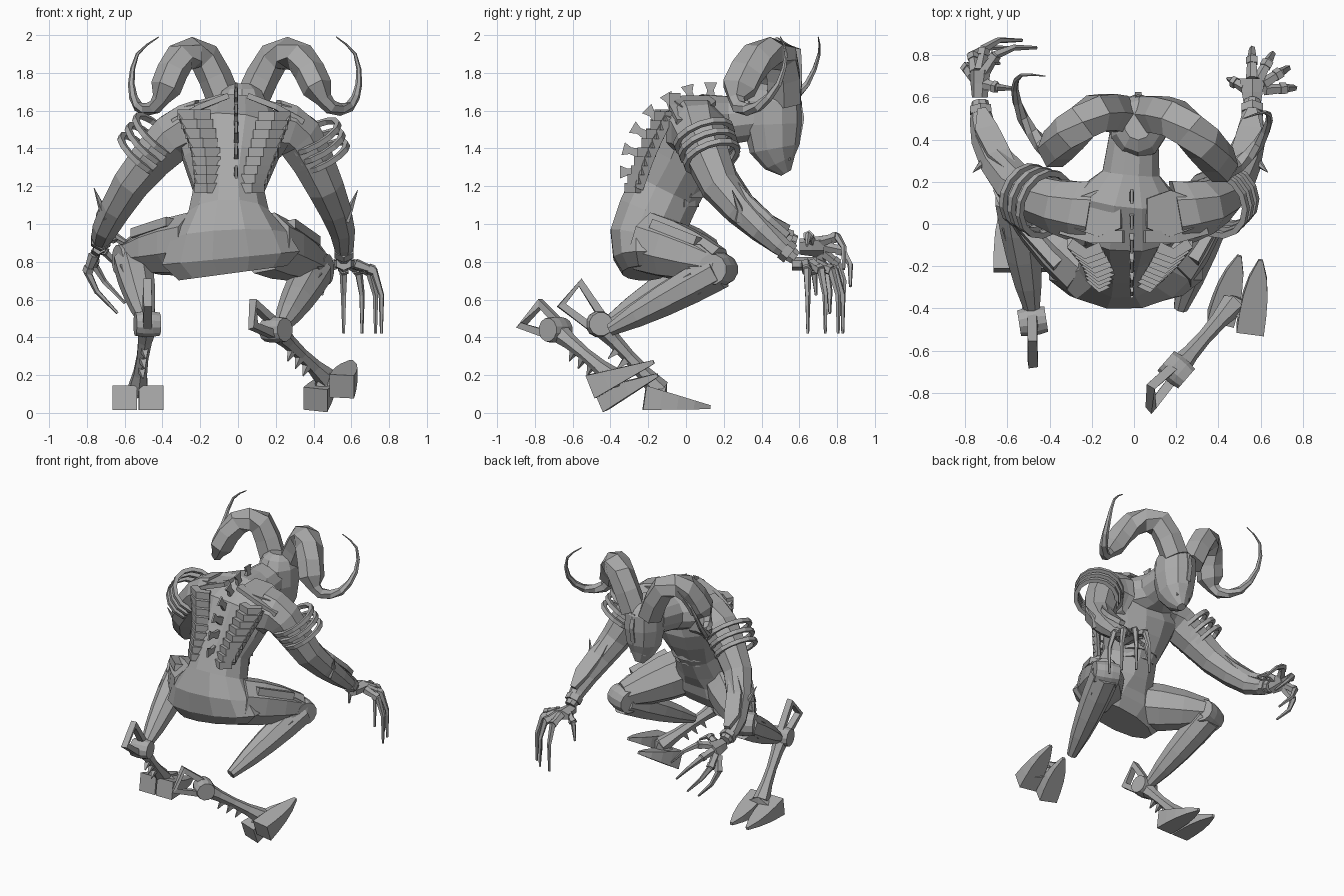
import bpy, bmesh, math
from mathutils import Vector as V

if "Cube" in bpy.data.objects:
    bpy.data.objects.remove(bpy.data.objects["Cube"], do_unlink=True)

X, Y, Z = V((1, 0, 0)), V((0, 1, 0)), V((0, 0, 1))
shade = (.4, .4, .4, 1)
grey = bpy.data.materials.new("plain grey")
grey.use_nodes = True
grey.diffuse_color = shade
grey.node_tree.nodes["Principled BSDF"].inputs["Base Color"].default_value = shade


def mix(start, end, t):
    return V(start).lerp(V(end), t)


def line(start, end, steps):
    return [mix(start, end, i / steps) for i in range(steps + 1)]


def smooth(points, steps):
    """Sample a smooth curve that passes through every point."""
    pts = [V(p) for p in points]
    ext = [pts[0] * 2 - pts[1]] + pts + [pts[-1] * 2 - pts[-2]]
    out = []
    for a, b, c, d in zip(ext, ext[1:], ext[2:], ext[3:]):
        for k in range(steps):
            t = k / steps
            out.append(b + (c - a) * t / 2 + (a * 2 - b * 5 + c * 4 - d) * t * t / 2
                       + (b * 3 - a - c * 3 + d) * t ** 3 / 2)
    return out + [pts[-1]]


def taper(start, end):
    return lambda t: start + (end - start) * t


def loft(name, path, radius, sides=8, ref=X, closed=False):
    """Skin rings along a path; radius is a size, a (side, depth) pair, a list or a rule of t."""
    bm, pts, rings = bmesh.new(), [V(p) for p in path], []
    count = len(pts)
    last = count - 1
    for i, p in enumerate(pts):
        before = pts[i - 1] if closed else pts[max(i - 1, 0)]
        after = pts[(i + 1) % count] if closed else pts[min(i + 1, last)]
        along = (after - before).normalized()
        across = (ref - along * along.dot(ref)).normalized()
        up = along.cross(across)
        size = radius(i / last) if callable(radius) else radius
        if isinstance(size, list):
            size = size[i]
        wide, deep = size if isinstance(size, tuple) else (size, size)
        grow = math.sqrt(2) if sides == 4 else 1
        angles = [math.tau * (j + .5) / sides for j in range(sides)]
        rings.append([bm.verts.new(p + across * wide * grow * math.cos(a) + up * deep * grow * math.sin(a))
                      for a in angles])
    pairs = list(zip(rings, rings[1:]))
    if closed:
        pairs.append((rings[-1], rings[0]))
    else:
        bm.faces.new(rings[0])
        bm.faces.new(rings[-1])
    for low, high in pairs:
        for j in range(sides):
            k = (j + 1) % sides
            bm.faces.new((low[j], low[k], high[k], high[j]))
    bmesh.ops.recalc_face_normals(bm, faces=bm.faces)
    mesh = bpy.data.meshes.new(name)
    bm.to_mesh(mesh)
    bm.free()
    mesh.materials.append(grey)
    bpy.context.collection.objects.link(bpy.data.objects.new(name, mesh))


def disc(name, centre, axis, radius, width):
    half = axis.normalized() * width
    loft(name, line(centre - half, centre + half, 3),
         lambda t: radius if 0 < t < 1 else radius * .9, 12, Z)


def band(name, centre, axis, radius):
    turn = axis.to_track_quat('Z', 'Y')
    spokes = [math.tau * i / 14 for i in range(14)]
    path = [centre + turn @ V((math.cos(a), math.sin(a), 0)) * radius for a in spokes]
    loft(name, path, .014, 4, axis, True)


# Torso and neck: rows of y, z, half width, half depth
rows = [(-.22, .74, .3, .12), (-.22, .82, .38, .17), (-.22, .93, .32, .19), (-.17, 1.05, .22, .2),
        (-.11, 1.18, .19, .2), (-.03, 1.33, .25, .2), (.03, 1.47, .3, .2), (.13, 1.55, .25, .15),
        (.24, 1.55, .14, .13), (.42, 1.57, .12, .12)]
loft("torso", [(-.05 * math.sin(math.pi * (i + 2) / 11), row[0], row[1]) for i, row in enumerate(rows)],
     [row[2:] for row in rows], 12)

# Belly bands
for i in range(4):
    middle = V((-.04, .09, 1.16)) - V((0, .035, .05)) * i
    arc = [middle + X * .14 * math.sin(a) - Y * .1 * (1 - math.cos(a)) for a in (-1.3, -.6, 0, .6, 1.3)]
    loft("belly_band", arc, (.02, .014), 4, Z)

# Head with a mask-like face
loft("head", smooth([(.02, .53, 1.27), (.02, .47, 1.4), (.02, .46, 1.65), (.02, .47, 1.73)], 2),
     lambda t: (.03 + .11 * math.sin(2.8 * t), .03 + .13 * math.sin(2.8 * t)), 10)
loft("nose", [(.02, .59, 1.66), (.02, .61, 1.56), (.02, .59, 1.45)], .016, 4)
for s in (-1, 1):
    centre = V((.02, .59, 1.62))
    loft("brow", [centre + X * s * .02, centre + V((s * .12, -.08, .06))], .015, 4, Z)
    loft("cheek", [centre + V((s * .11, -.11, -.06)), centre + V((s * .04, -.05, -.28))], .02, 5)

# Curling horns: broad over the arch, then slim in the curl; the right one drifts forward and inward
horn = smooth([(.07, .52, 1.65), (.19, .5, 1.88), (.33, .38, 1.88), (.42, .28, 1.72), (.49, .28, 1.62),
               (.59, .38, 1.62), (.64, .49, 1.74), (.62, .53, 1.9), (.52, .5, 1.99)], 2)
mirrored = [V((-p.x, p.y, p.z)) + V((.1, .2, 0)) * i / (len(horn) - 1) for i, p in enumerate(horn)]
for name, path in (("horn_left", horn), ("horn_right", mirrored)):
    loft(name, path, lambda t: (.1, .09 - .02 * t) if t < .4 else .003 + .09 * (1 - t) ** 1.3, 6, Y)

# Arms with shoulder bands, forearm plates and elbow spikes
arms = {"left": [(.2, .05, 1.5), (.32, .08, 1.46), (.46, .18, 1.2), (.55, .4, .97), (.56, .58, .82)],
        "right": [(-.2, .05, 1.5), (-.34, .08, 1.46), (-.56, .18, 1.22), (-.7, .4, .98), (-.73, .58, .9)]}
for side, points in arms.items():
    s = 1 if side == "left" else -1
    path = smooth(points, 2)
    loft(side + "_arm", path, lambda t: .17 - .13 * t, 8, Y)
    out = X * s * .05 + Z * .04
    for t in (.15, .35, .55):
        band(side + "_arm_band", mix(path[2], path[4], t) + out, path[4] - path[2], .16 - .03 * t)
    lift = (Y + Z) * .05
    loft(side + "_forearm_plate", [p + lift for p in path[4:8]],
         lambda t: (.02 + .04 * math.sin(math.pi * t), .016), 4)
    elbow = path[5] + X * s * .05
    loft(side + "_elbow_spike", [elbow - Z * .06, elbow + X * s * .03, elbow + V((s * .07, -.04, .1))],
         taper(.035, .002), 5)
    loft(side + "_cuff", [mix(path[-1], path[-2], .7), mix(path[-1], path[-2], .3)], .058, 6)


# Hands: fingers fan out from the palm, then curl over
def hand(side, wrist, fan, curl, angles, thumb):
    palm = wrist + Y * .03
    loft(side + "_palm", line(wrist - Y * .04, palm + Y * .06, 2), lambda t: (.045 + .025 * t, .035), 6, fan)
    for a in angles + [thumb]:
        reach = .13 if a == thumb else .2
        out = (Y * math.cos(a) + fan * math.sin(a)) * reach
        path = [palm + out * .3, palm + out * .8 + curl * .1, palm + out + curl * .45, palm + out + curl]
        if a == thumb:
            path = path[:3]
        loft(side + "_finger", path, taper(.03, .008), 5, curl.cross(out))
        loft(side + "_knuckle", line(mix(path[0], path[1], .7), path[1], 1), .03, 5, curl.cross(out))


hand("left", V((.56, .6, .79)), X, V((0, 0, -.37)), [0, .5, 1, 1.5], -1.1)
hand("right", V((-.73, .64, .88)), V((.6, 0, .8)), V((.2, 0, -.21)), [-1.1, -.6, 0, .6], 1.8)


# Legs with armour, hanging lower legs and two-toed feet
def leg(side, s, hip, knee, shin_end, joint, ankle, spur, toes):
    hip, knee, shin_end, joint, ankle = (V(p) for p in (hip, knee, shin_end, joint, ankle))
    loft(side + "_thigh", line(hip, knee, 3), lambda t: .17 - .08 * t * t)
    loft(side + "_shin", line(knee - Z * .04, shin_end, 4), lambda t: .035 + .07 * math.cos(t * math.pi / 2) ** .8)
    lift = V((s * .04, -.02, .11))
    loft(side + "_thigh_plate", [mix(hip, knee, .2) + lift, mix(hip, knee, .8) + lift * .8],
         lambda t: (.085 - .02 * t, .025), 4)
    outer = V((s * .11, 0, 0))
    loft(side + "_outer_plate", line(mix(hip, knee, .45) + outer, mix(hip, knee, .95) + outer * .7, 2),
         lambda t: (.02, .03 + .04 * math.sin(math.pi * t)), 4)
    loft(side + "_calf_plate", [mix(knee, shin_end, .2) + outer * .6 - Z * .03, shin_end],
         lambda t: (.015, .06 - .03 * t), 4)
    disc(side + "_knee_cap", knee - Z * .03, V((s, -.4, 0)), .09, .085)
    # Lower leg, round hock joint, flared heel fork and spikes
    axis = (ankle - joint).cross(Z).normalized()
    loft(side + "_lower_leg", line(joint, ankle, 4), lambda t: .035 + .025 * (2 * t - 1) ** 2, 6)
    disc(side + "_hock_joint", joint, axis, .07, .065)
    heel, flare = joint + V(spur), V((0, .05, .06))
    loft(side + "_heel_fork", [joint + flare * .5, heel + flare, heel - flare, joint - flare * .5],
         .022, 4, axis, True)
    under = axis.cross(ankle - joint).normalized()
    under *= -1 if under.z > 0 else 1
    for t in (.35, .5, .65):
        root = mix(joint, ankle, t) + under * .02
        loft(side + "_leg_spike", [root, root + under * .07], taper(.02, .002), 4, axis)
    for back, tip in toes:
        loft(side + "_toe", line(back, tip, 4),
             lambda t: (.01 + .055 * (1 - t ** 3), .01 + .055 * (1 - t)), 4)
    ends = [mix(back, tip, .2) for back, tip in toes]
    loft(side + "_foot_bridge", [ends[0], ankle, ends[1]], .04, 4, Z)


leg("left", 1, (.14, -.2, .9), (.4, .17, .79), (.22, -.4, .44), (.2, -.69, .44), (.47, -.38, .18),
    (-.12, -.13, .08), [((.41, -.45, .07), (.5, -.15, .2)), ((.55, -.5, .14), (.6, -.17, .27))])
leg("right", -1, (-.21, -.2, .9), (-.56, .12, .84), (-.48, -.42, .47), (-.48, -.46, .47), (-.53, -.14, .12),
    (0, -.15, .16), [((-.6, -.22, .08), (-.6, .13, .03)), ((-.46, -.22, .08), (-.47, .13, .03))])

# Ribbed back plates with an outer rail, collar ridges and shoulder pads
for s, top, middle, low in ((1, (.19, -.13, 1.57), (.13, -.22, 1.38), (.07, -.29, 1.19)),
                            (-1, (-.23, -.13, 1.58), (-.17, -.22, 1.38), (-.16, -.29, 1.19))):
    rail = []
    for i, p in enumerate(smooth([top, middle, low], 4)):
        reach = X * s * (.075 - .003 * i)
        edge = p + reach + Y * .04
        loft("back_rib", [p - reach + Y * .02, p - Y * .01, edge], .026, 4, Z)
        rail.append(edge)
    loft("back_rail", rail, (.012, .025), 4)
    loft("collar_ridge", [(s * .05, -.06, 1.68), (s * .2, -.06, 1.62), (s * .34, -.02, 1.54)], (.015, .03), 4, Z)
    loft("shoulder_pad", line((s * .06, .05, 1.67), (s * .28, .05, 1.61), 2),
         lambda t: (.012, .07 + .04 * math.sin(math.pi * t)), 4, Z)

# Spine fins fan around the curve of the back
for i in range(7):
    out = Z * math.cos(i * .26) - Y * math.sin(i * .26)
    root = V((-.01, .13, 1.27)) + out * .4
    loft("spine_fin", [root - out * .04, root + out * .04, root + out * .08],
         [(.012, .03), (.01, .018), (.006, .035)], 4)
